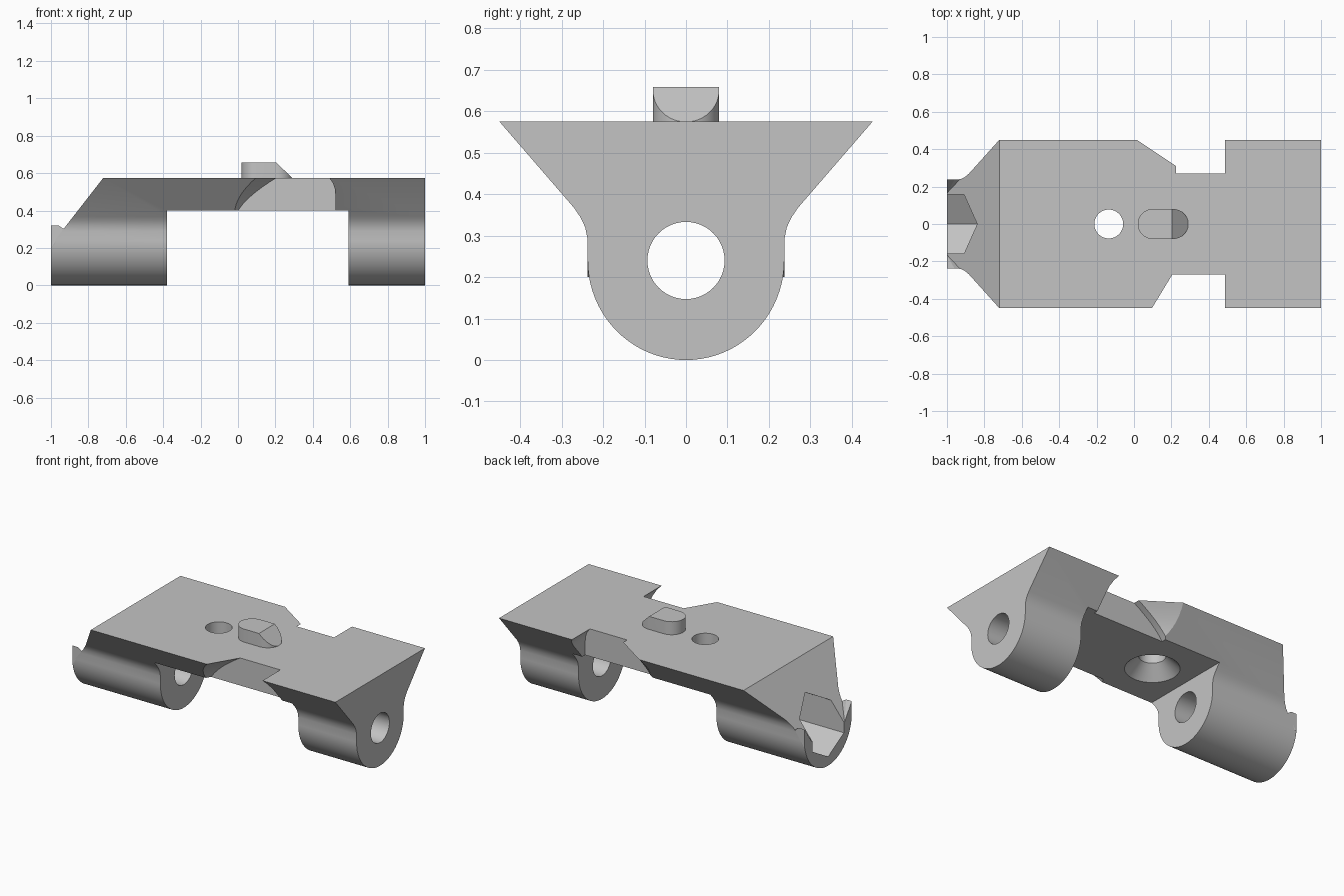
import bpy, bmesh
from math import cos, sin, pi, radians
from mathutils import Vector

if "Cube" in bpy.data.objects:
    bpy.data.objects.remove(bpy.data.objects["Cube"], do_unlink=True)

grey = bpy.data.materials.new("plain_grey")
grey.use_nodes = True
grey.diffuse_color = (0.55, 0.55, 0.55, 1)
grey.node_tree.nodes["Principled BSDF"].inputs["Base Color"].default_value = (0.55, 0.55, 0.55, 1)


def finish(name, bm):
    bmesh.ops.recalc_face_normals(bm, faces=bm.faces)
    mesh = bpy.data.meshes.new(name)
    bm.to_mesh(mesh)
    bm.free()
    mesh.materials.append(grey)
    ob = bpy.data.objects.new(name, mesh)
    bpy.context.collection.objects.link(ob)
    return ob


def loft(name, rings):
    """Skin a closed solid through equal-length rings of points."""
    bm = bmesh.new()
    rows = [[bm.verts.new(p) for p in ring] for ring in rings]
    n = len(rows[0])
    for a, b in zip(rows, rows[1:]):
        for i in range(n):
            j = (i + 1) % n
            bm.faces.new((a[i], a[j], b[j], b[i]))
    bm.faces.new(rows[0])
    bm.faces.new(rows[-1])
    return finish(name, bm)


def along_x(name, pts, x0, x1):
    return loft(name, [[(x, y, z) for y, z in pts] for x in (x0, x1)])


def along_y(name, pts, y0, y1):
    return loft(name, [[(x, y, z) for x, z in pts] for y in (y0, y1)])


def circle(r, n=48, cx=0, cy=0, start=0):
    return [(cx + r * cos(start + 2 * pi * i / n), cy + r * sin(start + 2 * pi * i / n))
            for i in range(n)]


def cut(target, cutter):
    mod = target.modifiers.new("cut", 'BOOLEAN')
    mod.operation = 'DIFFERENCE'
    mod.solver = 'EXACT'
    mod.object = cutter
    bpy.context.view_layer.update()
    dg = bpy.context.evaluated_depsgraph_get()
    mesh = bpy.data.meshes.new_from_object(target.evaluated_get(dg))
    target.modifiers.clear()
    target.data = mesh
    bpy.data.objects.remove(cutter, do_unlink=True)


# Main body: round barrel flaring into a flat-topped dovetail
AXIS, TOP = 0.24, 0.575
flank = [(0.237, 0.29), (0.243, 0.32), (0.255, 0.345), (0.27, 0.367), (0.45, TOP)]
barrel = [(0.237 * cos(pi + pi * i / 40), AXIS * (1 + sin(pi + pi * i / 40))) for i in range(41)]
profile = barrel + flank + [(-y, z) for y, z in reversed(flank)]
body = along_x("bracket_body", profile, -1, 1)

# Sloped end and underside gap between the two lugs
cut(body, along_y("slope_cutter", [(-0.65, 0.665), (-1.07, 0.125), (-1.07, 0.665)], -1, 1))
cut(body, along_y("gap_cutter", [(-0.38, -0.1), (0.59, -0.1), (0.59, 0.4), (-0.38, 0.4)], -1, 1))

# Lengthwise bore and hexagonal nut pocket
cut(body, along_x("bore_cutter", circle(0.093, cy=AXIS), -1.1, 1.1))
cut(body, along_x("nut_cutter", circle(0.183, 6, cy=AXIS, start=pi / 2), -1.1, -0.6))

# Countersunk screw hole
steps = [(0.16, 0.38), (0.157, 0.4), (0.077, 0.48), (0.077, 0.7)]
cut(body, loft("screw_cutter", [[(x, y, z) for x, y in circle(r, cx=-0.135)] for r, z in steps]))

# Curved side notches: (height, left edge, right edge)
levels = [(0.37, -0.02, 0.52), (0.4, 0, 0.52), (0.43, 0.022, 0.52), (0.46, 0.05, 0.52),
          (0.49, 0.083, 0.52), (0.52, 0.122, 0.517), (0.55, 0.165, 0.506),
          (TOP, 0.205, 0.487), (0.62, 0.28, 0.45)]
cut(body, loft("front_notch_cutter",
               [[(a, -0.27, z), (b, -0.27, z), (b, -0.6, z), (a - 0.2, -0.6, z)]
                for z, a, b in levels]))
cut(body, loft("back_notch_cutter",
               [[(a + 0.02, 0.27, z), (b, 0.27, z), (b, 0.6, z), (a - 0.415, 0.6, z),
                 (a + 0.02, 0.31, z)] for z, a, b in levels]))

# Locating peg with rounded ends and a chamfered nose
R = 0.08
outline = [(cx + R * cos(s + pi * i / 24), R * sin(s + pi * i / 24))
           for cx, s in ((0.21, -pi / 2), (0.1, pi / 2)) for i in range(25)]
peg = loft("locating_peg", [[(x, y, z) for x, y in outline] for z in (0.56, 0.658)])
cut(peg, along_y("nose_cutter", [(0.16, 0.70), (0.32, 0.545), (0.4, 0.70)], -0.3, 0.3))

# Small horns left on both sides of the sloped end
horn_pts = [(-1, 0.165, 0.215), (-1, 0.237, 0.2), (-1, 0.237, 0.32), (-0.96, 0.237, 0.32),
            (-0.93, 0.237, 0.3), (-0.92, 0.232, 0.27)]
horns = []
for side, s in (("left", -1), ("right", 1)):
    bm = bmesh.new()
    for x, y, z in horn_pts:
        bm.verts.new(Vector((x, s * y, z)))
    bmesh.ops.convex_hull(bm, input=bm.verts)
    horns.append(finish("end_horn_" + ("back" if s > 0 else "front"), bm))

# Smooth the round surfaces, keep the edges sharp
for ob in (body, peg):
    bpy.ops.object.select_all(action='DESELECT')
    ob.select_set(True)
    bpy.context.view_layer.objects.active = ob
    bpy.ops.object.shade_smooth_by_angle(angle=radians(25))
